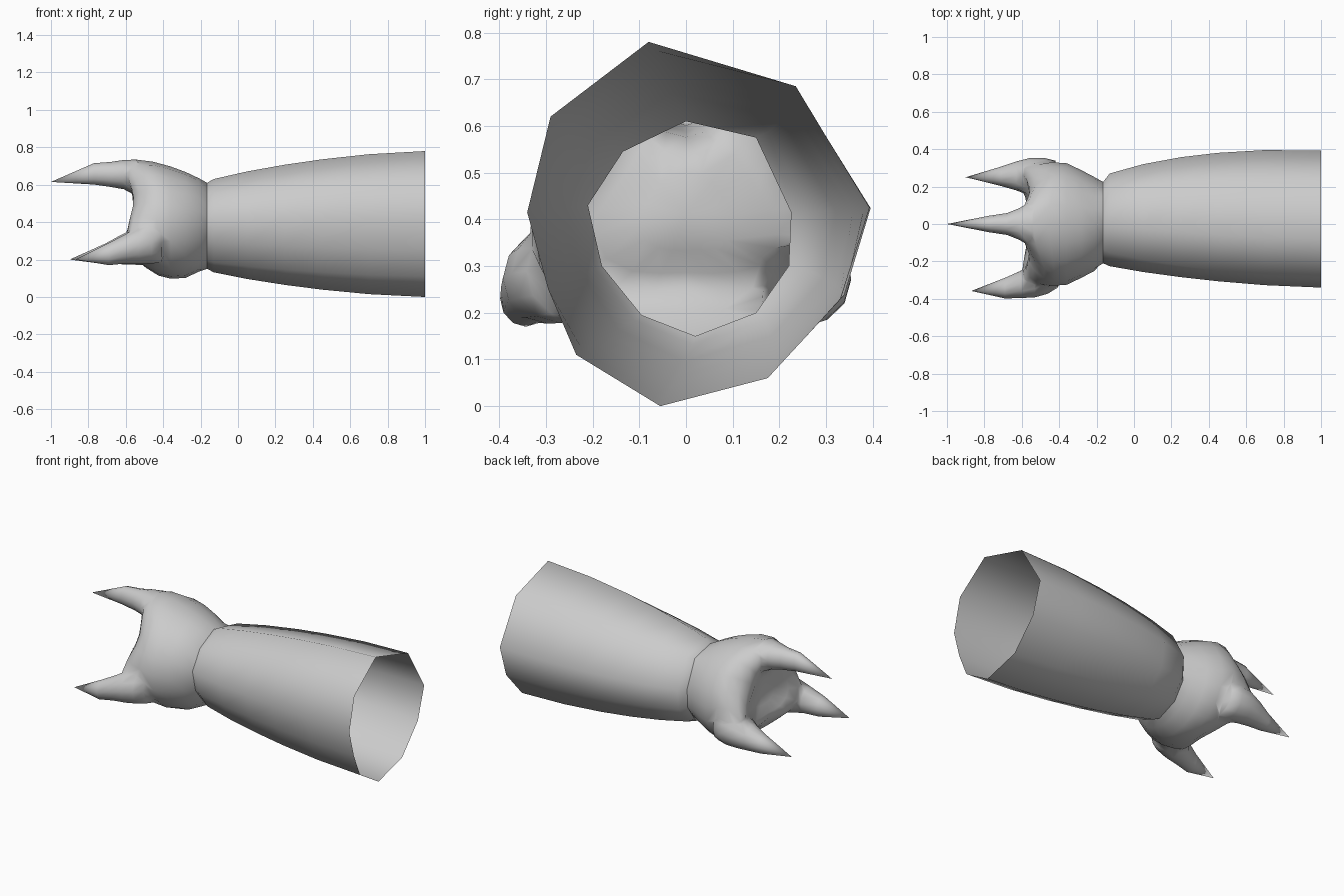
import bpy, bmesh
from math import sin, cos, pi, radians

if "Cube" in bpy.data.objects:
    bpy.data.objects.remove(bpy.data.objects["Cube"])


def shade(ob, angle):
    bpy.ops.object.select_all(action='DESELECT')
    ob.select_set(True)
    bpy.context.view_layer.objects.active = ob
    bpy.ops.object.shade_smooth_by_angle(angle=radians(angle))


def loft(name, rings, closed):
    """Skin equal-sized point rings; a ring with one point is a tip."""
    bm = bmesh.new()
    vs = [[bm.verts.new(p) for p in r] for r in rings]
    for a, b in zip(vs, vs[1:]):
        n = len(a)
        for i in range(n):
            j = (i + 1) % n
            bm.faces.new((a[i], a[j], b[0]) if len(b) == 1 else (a[i], a[j], b[j], b[i]))
    if closed:
        bm.faces.new(vs[0])
    bmesh.ops.recalc_face_normals(bm, faces=bm.faces)
    if not closed and max(bm.faces, key=lambda f: f.calc_center_median().z).normal.z < 0:
        bmesh.ops.reverse_faces(bm, faces=bm.faces)
    me = bpy.data.meshes.new(name)
    bm.to_mesh(me)
    bm.free()
    ob = bpy.data.objects.new(name, me)
    bpy.context.collection.objects.link(ob)
    return ob


# Flared open sleeve: blend the wrist outline into the cuff outline (y, z),
# with a slight outward bow on the back (+y) side
wrist = [(0, .61), (.15, .575), (.225, .415), (.22, .3), (.15, .2),
         (.02, .15), (-.095, .195), (-.18, .3), (-.21, .43), (-.135, .545)]
cuff = [(-.08, .78), (.235, .685), (.392, .425), (.33, .23), (.175, .06),
        (-.055, 0), (-.235, .11), (-.295, .25), (-.34, .415), (-.29, .62)]
steps = [(-.165, 0, 0), (-.13, .12, .025), (.05, .36, .035), (.25, .57, .037),
         (.45, .74, .032), (.7, .90, .02), (1, 1, 0)]
sleeve = loft("sleeve", [[(x, a[0] + (b[0] - a[0]) * t + bow * max(0, a[0]) / .225,
                           a[1] + (b[1] - a[1]) * t)
                          for a, b in zip(wrist, cuff)] for x, t, bow in steps], False)
shade(sleeve, 75)

# Palm: three-lobed cup, closed by a hollow between the fingers
# x, centre z, radius y, radius z, lobe strength, forward reach of lobes
palm = [(-.21, .385, .25, .25, 0, 0), (-.28, .385, .287, .283, 0, 0),
        (-.36, .393, .325, .30, .015, 0), (-.44, .41, .335, .31, .03, .015),
        (-.51, .42, .325, .297, .07, .035), (-.56, .43, .29, .25, .12, .035),
        (-.58, .43, .245, .21, .16, .02), (-.565, .42, .19, .16, .16, 0),
        (-.53, .41, .10, .09, .1, 0)]
N = 20
first = []
for p, q in zip(wrist, wrist[1:] + wrist[:1]):
    first += [(-.165, *p), (-.165, (p[0] + q[0]) / 2, (p[1] + q[1]) / 2)]
rings = [first]
for x, cz, ry, rz, lobe, fwd in palm:
    ring = []
    for i in range(N):
        a = pi / 2 - 2 * pi * i / N
        c = cos(3 * (a - pi / 2))
        k = 1 + lobe * c
        ring.append((x - fwd * c, ry * k * cos(a), cz + rz * k * sin(a)))
    rings.append(ring)
hand = loft("clawed_hand", rings + [[(-.51, 0, .41)]], True)


# Claws: x, y, z, half width, half height along each finger, then the tip
def claw(name, path, tip):
    return loft(name, [[(x, y + w * cos(2 * pi * i / 12), z + h * sin(2 * pi * i / 12))
                        for i in range(12)] for x, y, z, w, h in path] + [[tip]], True)


claws = [
    claw("upper_claw", [(-.47, 0, .61, .16, .11), (-.54, 0, .638, .13, .099),
                        (-.61, 0, .656, .088, .08), (-.68, 0, .655, .058, .067),
                        (-.77, 0, .658, .045, .057)], (-1, 0, .615)),
    claw("back_claw", [(-.41, .22, .28, .12, .11), (-.48, .243, .275, .116, .11),
                       (-.56, .255, .268, .103, .098), (-.63, .257, .252, .077, .077),
                       (-.71, .255, .23, .052, .055)], (-.9, .25, .2)),
    claw("front_claw", [(-.40, -.23, .29, .11, .11), (-.46, -.268, .285, .11, .11),
                        (-.53, -.295, .275, .102, .102), (-.60, -.322, .258, .076, .08),
                        (-.69, -.343, .23, .055, .06)], (-.87, -.358, .2))]

# Fuse the claws into the palm
for c in claws:
    m = hand.modifiers.new("fuse", 'BOOLEAN')
    m.operation, m.solver, m.object = 'UNION', 'EXACT', c
    bpy.context.view_layer.objects.active = hand
    bpy.ops.object.modifier_apply(modifier=m.name)
    bpy.data.objects.remove(c)

# Open the wrist and soften the finger roots
bm = bmesh.new()
bm.from_mesh(hand.data)
cap = [f for f in bm.faces if all(v.co.x > -.17 for v in f.verts)]
bmesh.ops.delete(bm, geom=cap, context='FACES')
bmesh.ops.remove_doubles(bm, verts=bm.verts, dist=.006)
roots = [v for v in bm.verts if -.62 < v.co.x < -.38]
for _ in range(2):
    bmesh.ops.smooth_vert(bm, verts=roots, factor=.22,
                          use_axis_x=True, use_axis_y=True, use_axis_z=True)
bm.to_mesh(hand.data)
bm.free()
shade(hand, 75)
